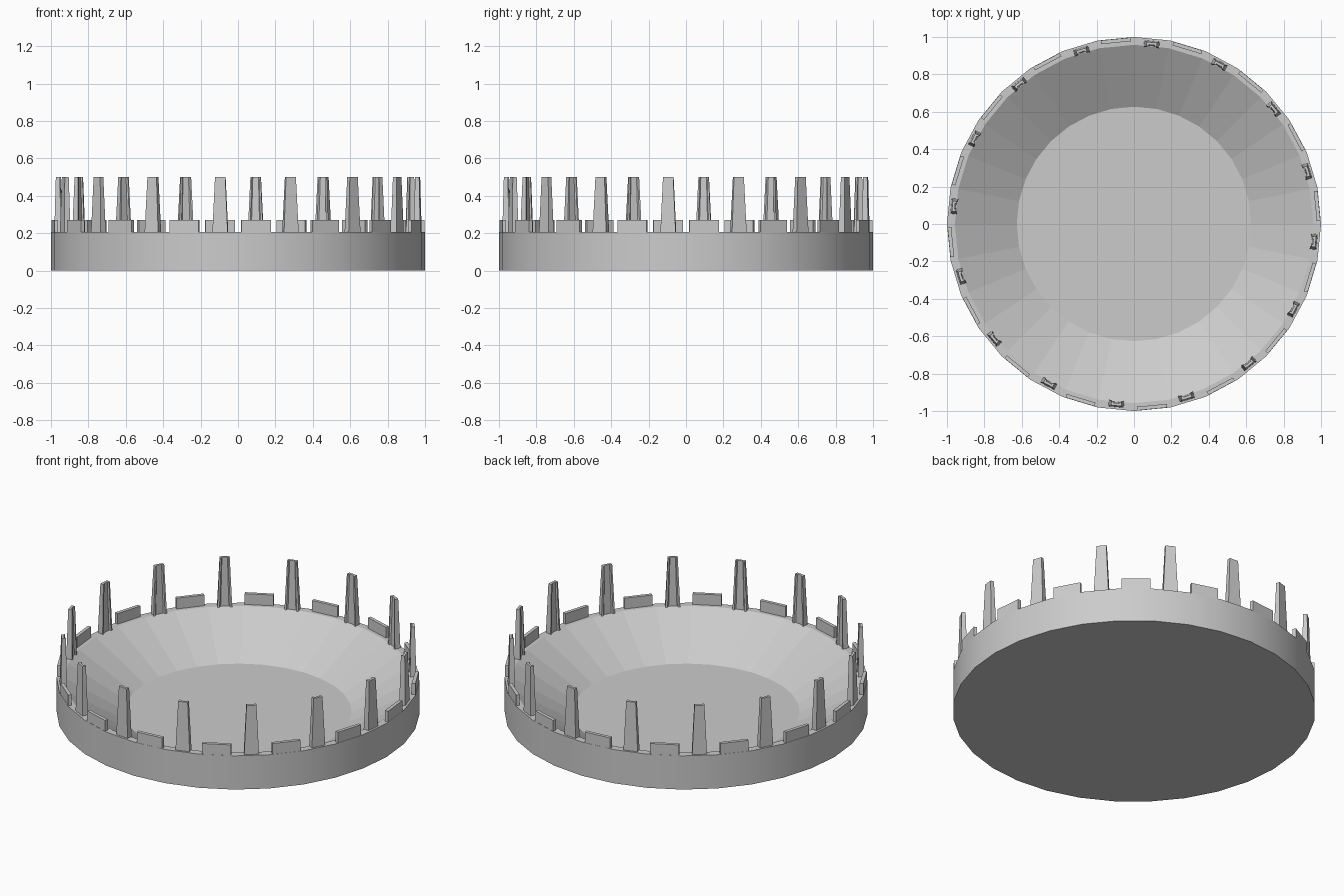
import bpy, bmesh
from math import cos, sin, pi

if "Cube" in bpy.data.objects:
    bpy.data.objects.remove(bpy.data.objects["Cube"])

SIDES = 32
RIM_Z = 0.205
APOTHEM = cos(pi / SIDES)


def make_object(name, bm):
    bmesh.ops.recalc_face_normals(bm, faces=bm.faces)
    mesh = bpy.data.meshes.new(name)
    bm.to_mesh(mesh)
    bm.free()
    obj = bpy.data.objects.new(name, mesh)
    bpy.context.collection.objects.link(obj)
    return obj


def loft(bm, rings):
    """Join closed rings of points and cap both ends."""
    loops = [[bm.verts.new(p) for p in ring] for ring in rings]
    faces = []
    for a, b in zip(loops, loops[1:]):
        n = len(a)
        faces.append([bm.faces.new((a[i], a[(i + 1) % n], b[(i + 1) % n], b[i]))
                      for i in range(n)])
    bm.faces.new(loops[0])
    bm.faces.new(loops[-1])
    return faces


def place(radial, tangent, z, angle):
    return (radial * cos(angle) - tangent * sin(angle),
            radial * sin(angle) + tangent * cos(angle), z)


def circle(radius, z):
    return [place(radius, 0, z, 2 * pi * i / SIDES) for i in range(SIDES)]


# Shallow dish: straight outer wall, narrow rim, sloped inside, flat floor
bm = bmesh.new()
bands = loft(bm, [circle(1, 0), circle(1, RIM_Z), circle(0.958, RIM_Z), circle(0.627, 0.008)])
for f in bands[0]:
    f.smooth = True
for f in bands[0]:
    for e in f.edges:
        if abs(e.verts[0].co.z - e.verts[1].co.z) < 1e-5:
            e.smooth = False
make_object("dish", bm)


# Prong cross-section: flat outer face, shallow channel on the inner face
def prong_ring(inner, outer, width, z, angle):
    w, depth = width / 2, 0.008
    profile = [(outer, -w), (outer, w), (inner, w), (inner, w * 0.72),
               (inner + depth, w * 0.55), (inner + depth, -w * 0.55),
               (inner, -w * 0.72), (inner, -w)]
    return [place(r, t, z, angle) for r, t in profile]


prongs, blocks = bmesh.new(), bmesh.new()
for k in range(SIDES // 2):
    # Tall tapered prongs
    a = 4 * pi * k / SIDES - pi / SIDES
    loft(prongs, [prong_ring(0.948, 0.983, 0.082, RIM_Z - 0.003, a),
                  prong_ring(0.954, 0.976, 0.055, 0.5, a)])
    # Low blocks on the facets between the prongs
    a += 2 * pi / SIDES
    corners = [(0.974, -0.08), (APOTHEM - 0.001, -0.08),
               (APOTHEM - 0.001, 0.08), (0.974, 0.08)]
    loft(blocks, [[place(r, t, z, a) for r, t in corners] for z in (RIM_Z - 0.003, 0.27)])
make_object("rim_prongs", prongs)
make_object("rim_blocks", blocks)
